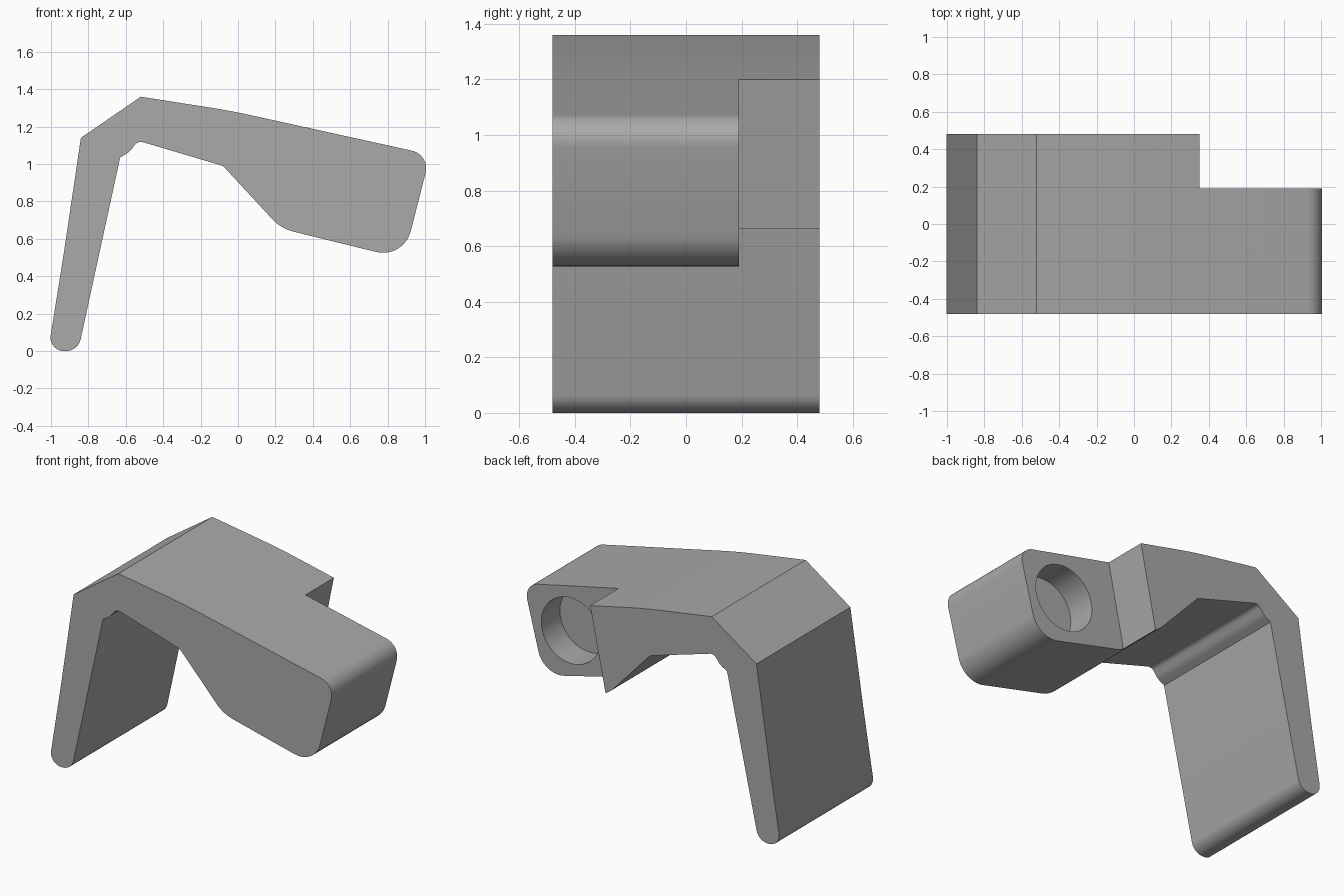
import bpy, bmesh, math
from mathutils import Vector, Matrix

cube = bpy.data.objects.get("Cube")
if cube:
    bpy.data.objects.remove(cube, do_unlink=True)

grey = bpy.data.materials.new("plain_grey")
grey.use_nodes = True
colour = (0.40, 0.40, 0.40, 1)
grey.diffuse_color = colour
grey.node_tree.nodes["Principled BSDF"].inputs["Base Color"].default_value = colour

HALF_DEPTH = 0.48
STEP_Y = 0.19


def rounded(corners, steps=10):
    """Outline with an arc of tangent length t at each (x, z, t) corner."""
    points = []
    for i, (x, z, t) in enumerate(corners):
        p = Vector((x, z))
        if t == 0:
            points.append(p)
            continue
        a = (Vector(corners[i - 1][:2]) - p).normalized()
        b = (Vector(corners[(i + 1) % len(corners)][:2]) - p).normalized()
        half = a.angle(b) / 2
        centre = p + (a + b).normalized() * t / math.cos(half)
        start, end = p + a * t - centre, p + b * t - centre
        sweep = math.pi - 2 * half
        for k in range(steps + 1):
            f = k / steps
            arm = start * math.sin((1 - f) * sweep) + end * math.sin(f * sweep)
            points.append(centre + arm / math.sin(sweep))
    return points


def extrude(name, points, y0, y1):
    bm = bmesh.new()
    face = bm.faces.new([bm.verts.new((p[0], y0, p[1])) for p in points])
    new = bmesh.ops.extrude_face_region(bm, geom=[face])["geom"]
    verts = [v for v in new if isinstance(v, bmesh.types.BMVert)]
    bmesh.ops.translate(bm, verts=verts, vec=(0, y1 - y0, 0))
    bmesh.ops.recalc_face_normals(bm, faces=bm.faces)
    mesh = bpy.data.meshes.new(name)
    bm.to_mesh(mesh)
    bm.free()
    mesh.materials.append(grey)
    obj = bpy.data.objects.new(name, mesh)
    bpy.context.collection.objects.link(obj)
    return obj


def cut(target, cutter):
    mod = target.modifiers.new("cut", 'BOOLEAN')
    mod.operation, mod.solver, mod.object = 'DIFFERENCE', 'EXACT', cutter
    bpy.context.view_layer.objects.active = target
    bpy.ops.object.modifier_apply(modifier=mod.name)
    bpy.data.objects.remove(cutter, do_unlink=True)


# Side profile: leg, bent shoulder and thick arm
profile = rounded([
    (-0.84, 1.14, 0), (-0.935, 0.50, 0), (-1.015, 0.0, 0.085), (-0.855, 0.0, 0.065),
    (-0.63, 1.035, 0), (-0.58, 1.065, 0.02), (-0.535, 1.125, 0.03),
    (-0.08, 0.99, 0.015), (0.23, 0.655, 0.07), (0.886, 0.494, 0.15),
    (1.028, 1.05, 0.1), (-0.04, 1.285, 0.12), (-0.52, 1.36, 0)])
bracket = extrude("bent_bracket", profile, -HALF_DEPTH, HALF_DEPTH)

# Notch at the back of the arm, square to its sloping top
notch = extrude("notch_cutter", [(0.145, 0.2), (0.391, 1.4), (1.4, 1.4), (1.4, 0.2)],
                STEP_Y, HALF_DEPTH + 0.2)
cut(bracket, notch)

# Round blind socket in the notch face
circle = [(0.69 + 0.212 * math.cos(a), 0.835 + 0.212 * math.sin(a))
          for a in (math.tau * i / 48 for i in range(48))]
cut(bracket, extrude("socket_cutter", circle, STEP_Y - 0.19, STEP_Y + 0.2))

bpy.ops.object.select_all(action='DESELECT')
bracket.select_set(True)
bpy.context.view_layer.objects.active = bracket
bpy.ops.object.shade_smooth_by_angle(angle=math.radians(25))
